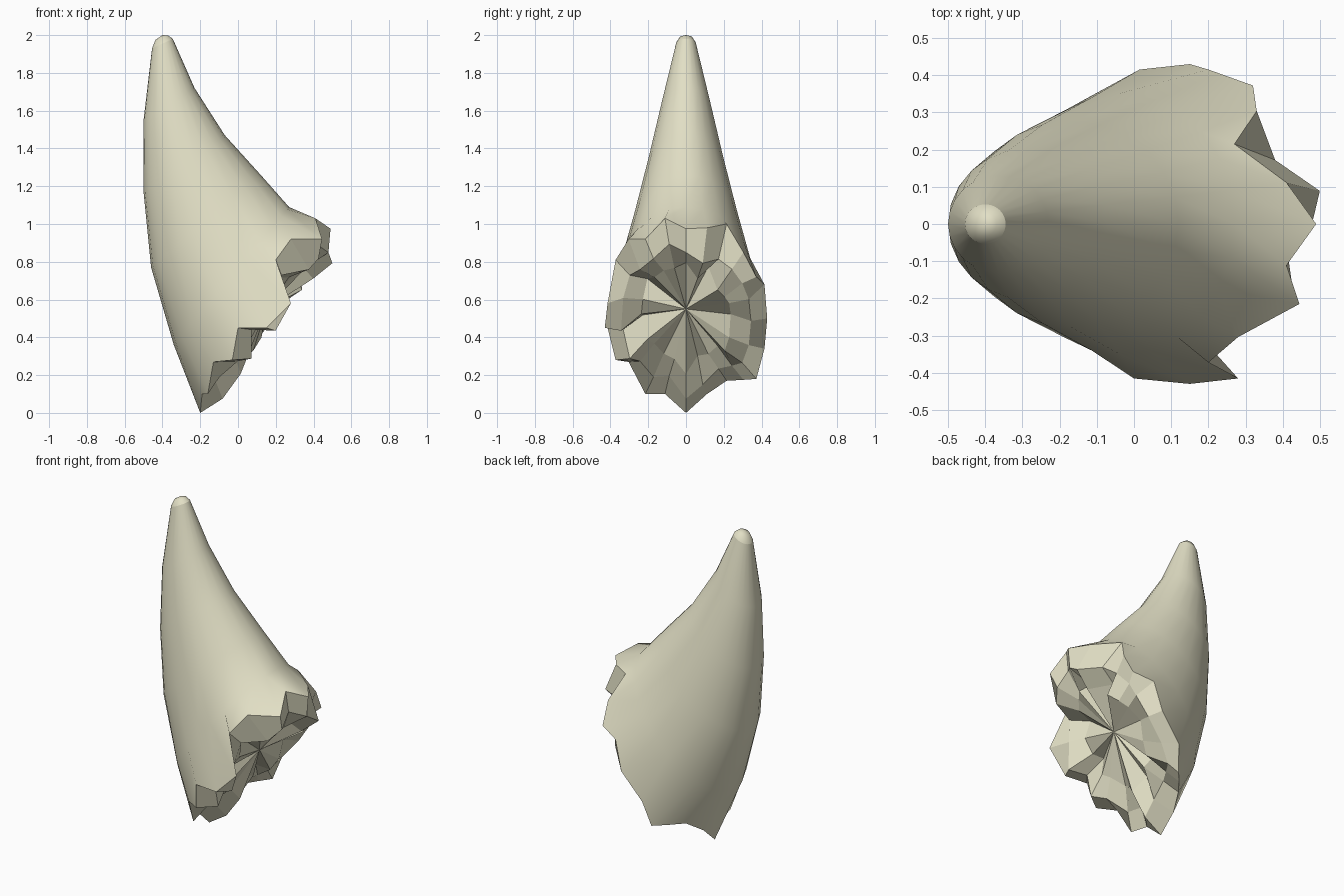
import bpy, bmesh, math
from mathutils import Vector

if "Cube" in bpy.data.objects:
    bpy.data.objects.remove(bpy.data.objects["Cube"])

N = 24

ivory = bpy.data.materials.new("pale ivory")
ivory.diffuse_color = (0.76, 0.74, 0.56, 1)
ivory.use_nodes = True
ivory.node_tree.nodes["Principled BSDF"].inputs["Base Color"].default_value = ivory.diffuse_color

bm = bmesh.new()


def side(i, half_width):
    return half_width * math.sin(2 * math.pi * i / N)


def section(left, right, half_width):
    """Tilted elliptical ring spanning two (x, z) points."""
    l, r = Vector(left), Vector(right)
    pts = []
    for i in range(N):
        p = (l + r) / 2 + (l - r) / 2 * math.cos(2 * math.pi * i / N)
        pts.append(bm.verts.new((p.x, side(i, half_width), p.y)))
    return pts


def bridge(a, b, smooth):
    for i in range(N):
        j = (i + 1) % N
        bm.faces.new((a[i], a[j], b[j], b[i])).smooth = smooth


def fan(ring, centre, smooth):
    c = bm.verts.new(centre)
    for i in range(N):
        bm.faces.new((ring[i], ring[(i + 1) % N], c)).smooth = smooth


# Smooth curved horn: rings from the tip to the broken end
rings = [section(*s) for s in (
    ((-0.437, 1.975), (-0.37, 1.998), 0.034),
    ((-0.455, 1.93), (-0.345, 1.98), 0.053),
    ((-0.50, 1.55), (-0.23, 1.72), 0.130),
    ((-0.50, 1.17), (-0.07, 1.47), 0.203),
    ((-0.46, 0.77), (0.12, 1.26), 0.277),
    ((-0.34, 0.36), (0.27, 1.09), 0.352))]

# Jagged rim (x, z), counted round from the lowest point
rim_xz = [(-.20, 0), (-.20, .10), (-.15, .17), (-.08, .175), (-.02, .18), (.015, .34),
          (.15, .50), (.20, .68), (.32, .72), (.33, .85), (.27, 1.0), (.41, .98),
          (.49, .975), (.41, 1.03), (.445, .92), (.28, .92), (.20, .81), (.28, .58),
          (.15, .45), (0, .45), (-.03, .28), (-.13, .27), (-.16, .10), (-.19, .10)]
rim = [bm.verts.new((x, side(i, 0.43), z)) for i, (x, z) in enumerate(rim_xz)]
rings.append(rim)
fan(rings[0], (-0.40, 0, 2.0), True)
for a, b in zip(rings, rings[1:]):
    bridge(a, b, True)

# Broken end: two rough inner rings and a centre fan
centre = Vector((0.15, 0, 0.55))
normal = Vector((0.81, 0, -0.58))


def rough_ring(scale, offsets):
    return [bm.verts.new(centre + (v.co - centre) * scale + normal * o)
            for v, o in zip(rim, offsets)]


outer = rough_ring(0.8, [.06, .07, .02, .0, -.02, .04, .04, .09, .0, .05, .165, .175,
                         .07, .07, .05, .15, .05, -.06, .06, .05, .08, .09, .0, -.01])
inner = rough_ring(0.55, [.07, .0, .05, -.02, .03, .06, .0, .07, .05, .11, .04, .13,
                          -.02, .08, .0, .06, -.03, -.06, -.05, -.04, .02, .05, -.02, .03])
bridge(rim, outer, False)
bridge(outer, inner, False)
fan(inner, centre, False)

# Crisp edges: broken face and the rounded tip cap
bmesh.ops.recalc_face_normals(bm, faces=bm.faces)
cap = set(rings[1])
for e in bm.edges:
    if not all(f.smooth for f in e.link_faces) or set(e.verts) <= cap:
        e.smooth = False

mesh = bpy.data.meshes.new("broken_horn")
bm.to_mesh(mesh)
bm.free()
mesh.materials.append(ivory)
horn = bpy.data.objects.new("broken_horn", mesh)
bpy.context.collection.objects.link(horn)
